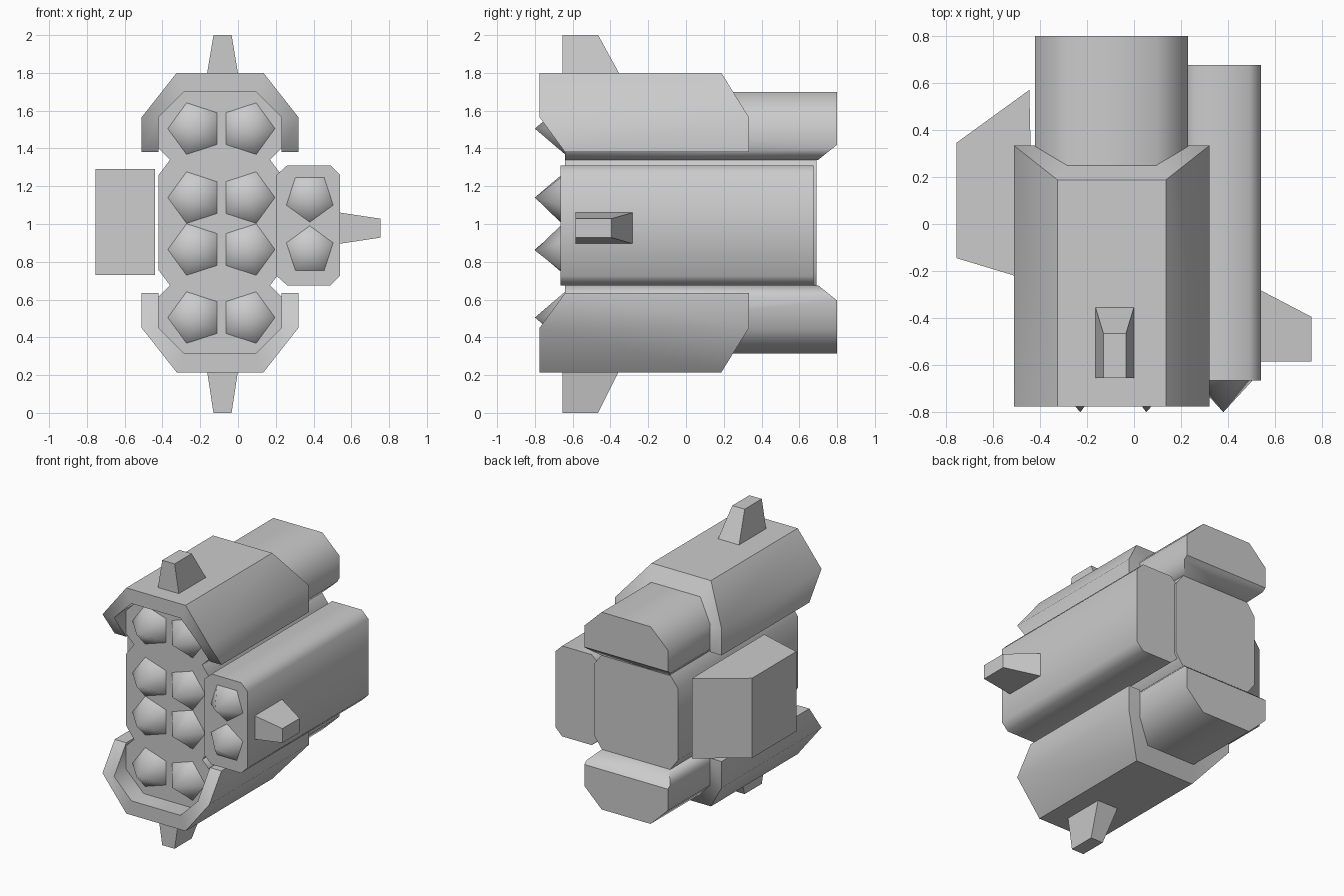
import bpy, bmesh, math
from mathutils import Vector

if "Cube" in bpy.data.objects:
    bpy.data.objects.remove(bpy.data.objects["Cube"], do_unlink=True)

grey = bpy.data.materials.new("light grey")
grey.use_nodes = True
grey.diffuse_color = (0.6, 0.6, 0.6, 1)
grey.node_tree.nodes["Principled BSDF"].inputs["Base Color"].default_value = (0.6, 0.6, 0.6, 1)

MIRROR_Z = 2.015   # sum of the heights of matching upper and lower points
MID_X = -0.095     # middle of the main stack


def loft(name, rings, flip=False, cut=None, angle=48):
    """Skin a list of equal point rings, close both ends, optionally slice by a plane."""
    bm = bmesh.new()
    loops = [[bm.verts.new(p) for p in ring] for ring in rings]
    for a, b in zip(loops, loops[1:]):
        for i in range(len(a)):
            j = (i + 1) % len(a)
            bm.faces.new((a[i], a[j], b[j], b[i]))
    bm.faces.new(loops[0])
    bm.faces.new(loops[-1])
    if cut:
        geom = bm.verts[:] + bm.edges[:] + bm.faces[:]
        bmesh.ops.bisect_plane(bm, geom=geom, plane_co=cut[0], plane_no=cut[1], clear_outer=True)
        bmesh.ops.edgeloop_fill(bm, edges=[e for e in bm.edges if e.is_boundary])
    if flip:
        for v in bm.verts:
            v.co.z = MIRROR_Z - v.co.z
    bmesh.ops.recalc_face_normals(bm, faces=bm.faces)
    return finish(name, bm, angle)


def finish(name, bm, angle):
    mesh = bpy.data.meshes.new(name)
    bm.to_mesh(mesh)
    bm.free()
    mesh.materials.append(grey)
    obj = bpy.data.objects.new(name, mesh)
    bpy.context.collection.objects.link(obj)
    bpy.ops.object.select_all(action='DESELECT')
    obj.select_set(True)
    bpy.context.view_layer.objects.active = obj
    bpy.ops.object.shade_smooth_by_angle(angle=math.radians(angle))
    return obj


def prism(name, profile, front, back, **kw):
    return loft(name, [[(x, y, z) for x, z in profile] for y in (front, back)], **kw)


def both_sides(half):
    """Complete a half profile of (offset, z) about the stack middle."""
    return [(MID_X + x, z) for x, z in half] + [(MID_X - x, z) for x, z in reversed(half)]


# Central block and side pod
prism("main_block", both_sides([(0.265, 0.675), (0.325, 0.755), (0.325, 1.26), (0.265, 1.34)]),
      -0.64, 0.69)
prism("side_pod", [(0.26, 0.675), (0.49, 0.675), (0.54, 0.725), (0.54, 1.26),
                   (0.49, 1.31), (0.26, 1.31), (0.205, 1.26), (0.205, 0.725)], -0.665, 0.675)

# Upper and lower tubes with the shrouds wrapped around them
tube = both_sides([(0.265, 1.34), (0.325, 1.40), (0.325, 1.57), (0.19, 1.70)])
outer = both_sides([(0.415, 1.38), (0.415, 1.565), (0.23, 1.80)])
inner = both_sides([(0.325, 1.38), (0.325, 1.565), (0.19, 1.70)])


def shroud_front(z):
    return -0.775 + max(0, 1.565 - z) * 0.73


def shroud_back(z):
    return 0.333 - max(0, z - 1.565) * 0.62


for side, flip in (("upper", False), ("lower", True)):
    prism(side + "_tube", tube, -0.64, 0.80, flip=flip,
          cut=(Vector((0, 0.80, 1.42)), Vector((0, 0.08, -0.10))))
    sections = [[(ox, shroud_front(oz), oz), (ox, shroud_back(oz), oz),
                 (ix, shroud_back(iz), iz), (ix, shroud_front(iz), iz)]
                for (ox, oz), (ix, iz) in zip(outer, inner)]
    loft(side + "_shroud", sections, flip=flip)

# Slanted side plate
plate = [(-0.755, -0.145), (-0.44, -0.24), (-0.44, 0.35), (-0.445, 0.57), (-0.755, 0.345)]
loft("side_plate", [[(x, y, z) for x, y in plate] for z in (0.73, 1.29)], angle=30)


# Tapered stubs: straight front, sloped rear
def stub(name, place, base, tip, front, wide, narrow, rear, rear_tip):
    rings = [[place(u, y, h) for u, y in ((-w, front), (w, front), (w, b), (-w, b))]
             for h, w, b in ((base, wide, rear), (tip, narrow, rear_tip))]
    loft(name, rings, angle=30)


def upright(u, y, h):
    return (u - 0.082, y, h)


def sideways(u, y, h):
    return (h, y, u + 0.978)


stub("top_stub", upright, 1.79, 2.0, -0.655, 0.083, 0.048, -0.35, -0.465)
stub("bottom_stub", upright, 0.23, 0.0, -0.655, 0.083, 0.048, -0.35, -0.465)
stub("pod_stub", sideways, 0.535, 0.755, -0.585, 0.083, 0.05, -0.28, -0.395)


# Five-sided pointed caps on the front
def cap(name, x, z, base, radius, turn):
    bm = bmesh.new()
    ring = []
    for k in range(5):
        a = math.radians(turn + 72 * k)
        ring.append(bm.verts.new((x + radius * math.cos(a), base, z + radius * math.sin(a))))
    tip = bm.verts.new((x, -0.80, z))
    for k in range(5):
        bm.faces.new((ring[k], ring[(k + 1) % 5], tip))
    bm.faces.new(ring)
    bmesh.ops.recalc_face_normals(bm, faces=bm.faces)
    finish(name, bm, 85)


for row, z in enumerate((1.505, 1.14, 0.865, 0.505)):
    cap("right_cap_%d" % row, -0.228, z, -0.635, 0.148, 180)
    cap("left_cap_%d" % row, 0.052, z, -0.635, 0.148, 0)
for row, (z, turn) in enumerate(((1.14, -90), (0.86, 90))):
    cap("pod_cap_%d" % row, 0.38, z, -0.66, 0.135, turn)
